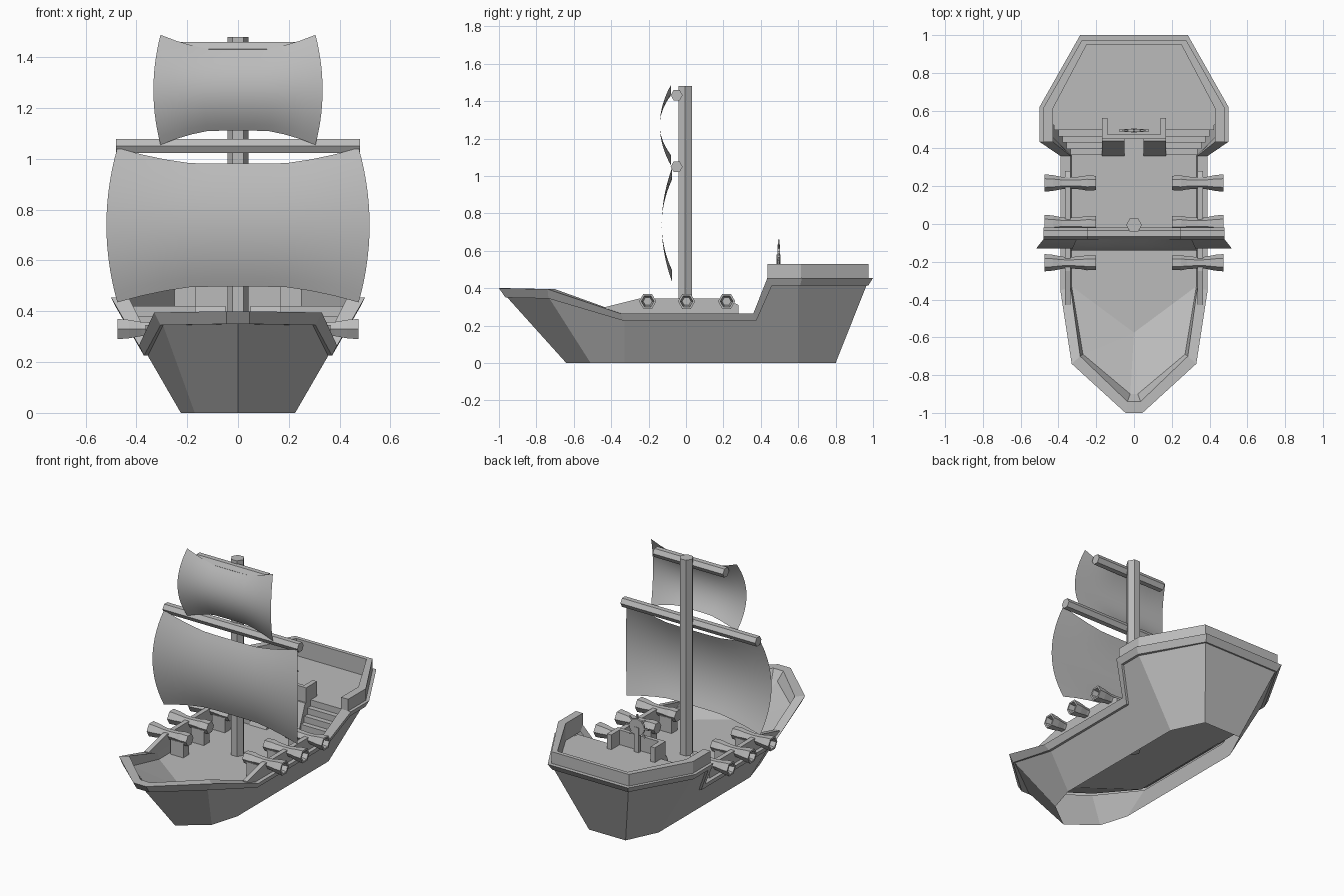
import bpy, bmesh, math
from mathutils import Vector, Matrix

if "Cube" in bpy.data.objects:
    bpy.data.objects.remove(bpy.data.objects["Cube"])

mat = bpy.data.materials.new("plain_grey")
mat.diffuse_color = (0.5, 0.5, 0.5, 1)
mat.use_nodes = True
mat.node_tree.nodes["Principled BSDF"].inputs["Base Color"].default_value = mat.diffuse_color


def finish(bm, name, smooth=False, normals=True, drop=None):
    """Weld, orient and store a mesh; faces matching drop are left open."""
    bmesh.ops.remove_doubles(bm, verts=bm.verts, dist=1e-5)
    if normals:
        bmesh.ops.recalc_face_normals(bm, faces=bm.faces)
    if drop:
        bmesh.ops.delete(bm, geom=[f for f in bm.faces if drop(f)], context='FACES_ONLY')
    me = bpy.data.meshes.new(name)
    bm.to_mesh(me)
    bm.free()
    me.materials.append(mat)
    for p in me.polygons:
        p.use_smooth = smooth
    ob = bpy.data.objects.new(name, me)
    bpy.context.collection.objects.link(ob)
    return ob


def face(bm, pts):
    clean = []
    for p in pts:
        if not any((Vector(p) - Vector(q)).length < 1e-5 for q in clean):
            clean.append(p)
    if len(clean) > 2:
        bm.faces.new([bm.verts.new(p) for p in clean])


def flip(p):
    return (-p[0], p[1], p[2])


def add_box(bm, x0, x1, y0, y1, z0, z1):
    m = Matrix.Translation(((x0 + x1) / 2, (y0 + y1) / 2, (z0 + z1) / 2)) @ Matrix.Diagonal((x1 - x0, y1 - y0, z1 - z0, 1))
    bmesh.ops.create_cube(bm, size=1, matrix=m)


def add_prism_x(bm, prof, x0, x1):
    """Extrude a (y, z) profile along x."""
    a = [(x0, y, z) for y, z in prof]
    b = [(x1, y, z) for y, z in prof]
    face(bm, a)
    face(bm, b[::-1])
    for i in range(len(prof)):
        j = (i + 1) % len(prof)
        face(bm, [a[i], a[j], b[j], b[i]])


def add_lathe_x(bm, prof, y, z, sides=6):
    """Turn (x, radius) points round an axis along x."""
    rings = [[(x, y + r * math.cos(k * math.tau / sides), z + r * math.sin(k * math.tau / sides))
              for k in range(sides)] for x, r in prof]
    for a, b in zip(rings, rings[1:]):
        for k in range(sides):
            n = (k + 1) % sides
            face(bm, [a[k], a[n], b[n], b[k]])
    face(bm, rings[0])
    face(bm, rings[-1])


# Hull: stations from bow to stern, each a strip of points from keel to deck, open underneath
DECK, STERN = 0.22, 0.42
stations = [
    [(0, -.64, 0), (0, -.955, .35), (.045, -.965, .35), (.045, -1, .40), (.035, -.94, .40), (.02, -.90, .345)],
    [(.17, -.51, 0), (.295, -.73, .345), (.305, -.735, .345), (.33, -.74, .395), (.285, -.70, .395), (.27, -.69, .33)],
    [(.225, -.33, 0), (.355, -.33, .225), (.37, -.33, .225), (.39, -.35, .265), (.335, -.34, .265), (.33, -.33, DECK)],
    [(.225, .375, 0), (.355, .375, .225), (.37, .375, .225), (.39, .36, .265), (.335, .36, .265), (.33, .36, DECK)],
    [(.225, .46, 0), (.465, .46, .415), (.48, .46, .415), (.50, .435, .455), (.43, .435, .455), (.43, .46, STERN)],
    [(.225, .60, 0), (.465, .60, .415), (.48, .61, .415), (.50, .62, .455), (.43, .61, .455), (.43, .61, STERN)],
    [(.13, .80, 0), (.265, .965, .415), (.27, .975, .415), (.285, 1, .455), (.25, .95, .455), (.25, .95, STERN)],
]
bm = bmesh.new()
for f in (lambda p: p, flip):
    for a, b in zip(stations, stations[1:]):
        for k in range(5):
            face(bm, [f(a[k]), f(b[k]), f(b[k + 1]), f(a[k + 1])])
for s in (stations[0], stations[-1]):
    for k in range(5):
        face(bm, [s[k], s[k + 1], flip(s[k + 1]), flip(s[k])])
keel = [s[0] for s in stations]
face(bm, keel + [flip(p) for p in reversed(keel)])
finish(bm, "hull", drop=lambda f: f.calc_center_median().z < .01)

# Decks: flat main deck, rising foredeck, raised stern deck
bm = bmesh.new()
d = [s[5] for s in stations]
c = (0, -.575, DECK)
half = [d[2], d[3], (.33, .53, DECK)]
face(bm, [c] + half + [flip(p) for p in reversed(half)])
for f in (lambda p: p, flip):
    face(bm, [f(d[2]), c, f(d[1])])
    face(bm, [c, f(d[0]), f(d[1])])
face(bm, [c, d[0], flip(d[0])])
for fc in bm.faces:
    fc.normal_update()
    if fc.normal.z < 0:
        fc.normal_flip()
finish(bm, "main_deck", normals=False)
bm = bmesh.new()
half = [(.43, .525), (.43, .61), (.25, .95)]
ring = half + [(-x, y) for x, y in reversed(half)]
face(bm, [(x, y, STERN) for x, y in ring])
finish(bm, "stern_deck")

# Cabin front with sloping buttresses, and stairs on both sides
bm = bmesh.new()
add_box(bm, -.17, .17, .45, .53, DECK, STERN)
for s in (-1, 1):
    add_prism_x(bm, [(.36, DECK), (.46, DECK), (.46, STERN), (.44, STERN)], s * .05, s * .17)
finish(bm, "cabin_front")
bm = bmesh.new()
for s in (-1, 1):
    for k in range(5):
        xs = sorted((s * .17, s * (.335 + .022 * k)))
        add_box(bm, *xs, .365 + .033 * k, .53, DECK + .04 * k, DECK + .04 * (k + 1))
finish(bm, "stairs")

# Panels round the helm
bm = bmesh.new()
for s in (-1, 1):
    xs = sorted((s * .14, s * .17))
    add_box(bm, *xs, .45, .56, STERN, .515)
add_box(bm, -.14, .14, .45, .475, STERN, .515)
finish(bm, "helm_panels")

# Stern wall
bm = bmesh.new()
outer = [(.48, .435), (.48, .615), (.275, .975)]
inner = [(.43, .435), (.43, .61), (.25, .95)]
outer += [(-x, y) for x, y in reversed(outer)]
inner += [(-x, y) for x, y in reversed(inner)]
rings = [[o + (.45,), o + (.53,), i + (.53,), i + (.45,)] for o, i in zip(outer, inner)]
for a, b in zip(rings, rings[1:]):
    for k in range(4):
        n = (k + 1) % 4
        face(bm, [a[k], a[n], b[n], b[k]])
face(bm, rings[0])
face(bm, rings[-1])
finish(bm, "stern_wall")

# Bulwarks along the gun deck
bm = bmesh.new()
for s in (-1, 1):
    add_prism_x(bm, [(-.43, .285), (-.43, .30), (-.25, .345), (.22, .345), (.28, .31), (.28, .245), (-.33, .245)],
                s * .335, s * .365)
finish(bm, "bulwarks")

# Cannons with hollow muzzles on block mounts
gun = [(.20, .038), (.25, .040), (.28, .034), (.34, .030), (.38, .032), (.43, .042), (.475, .046), (.475, .034), (.42, .024)]
bm = bmesh.new()
bm2 = bmesh.new()
for s in (-1, 1):
    for y in (-.205, .003, .217):
        add_lathe_x(bm, [(s * x, r) for x, r in gun], y, .33)
        xs = sorted((s * .225, s * .315))
        add_box(bm2, *xs, y - .03, y + .03, DECK, .315)
finish(bm, "cannons")
finish(bm2, "cannon_mounts")

# Mast and yards
bm = bmesh.new()
bmesh.ops.create_cone(bm, cap_ends=True, segments=6, radius1=.042, radius2=.042, depth=1.27,
                      matrix=Matrix.Translation((0, -.005, .845)) @ Matrix.Rotation(math.pi / 2, 4, 'Z'))
finish(bm, "mast")
for name, w, z in (("lower_yard", .48, 1.05), ("upper_yard", .25, 1.432)):
    bm = bmesh.new()
    add_lathe_x(bm, [(-w, .032), (w, .032)], -.05, z)
    finish(bm, name)


# Sails: billowed sheets with curved edges
def sail(name, w, bulge, z0, z1, dip, y_edge, y_mid):
    bm = bmesh.new()
    nx, nz = 10, 14
    grid = []
    for j in range(nz + 1):
        v = 2 * j / nz - 1
        belly = 1 - v * v
        row = []
        for i in range(nx + 1):
            u = 2 * i / nx - 1
            z = (z0 + z1) / 2 + v * ((z1 - z0) / 2 - dip * min(1, 1.15 * (1 - u * u)))
            row.append(bm.verts.new((u * (w + bulge * belly), y_edge + (y_mid - y_edge) * belly, z)))
        grid.append(row)
    for a, b in zip(grid, grid[1:]):
        for i in range(nx):
            bm.faces.new((a[i], a[i + 1], b[i + 1], b[i]))
    finish(bm, name, smooth=True, normals=False)


sail("main_sail", .475, .043, .435, 1.043, .062, -.075, -.13)
sail("top_sail", .305, .028, 1.055, 1.488, .056, -.08, -.14)

# Steering wheel on a post
bm = bmesh.new()
hub = Matrix.Translation((0, .495, .58)) @ Matrix.Rotation(math.pi / 2, 4, 'X')
bmesh.ops.create_cone(bm, cap_ends=True, segments=10, radius1=.054, radius2=.054, depth=.014, matrix=hub)
for k in range(4):
    bmesh.ops.create_cube(bm, size=1, matrix=hub @ Matrix.Rotation(k * math.pi / 4, 4, 'Z') @ Matrix.Diagonal((.16, .01, .008, 1)))
add_box(bm, -.015, .015, .485, .505, STERN, .58)
finish(bm, "steering_wheel")
